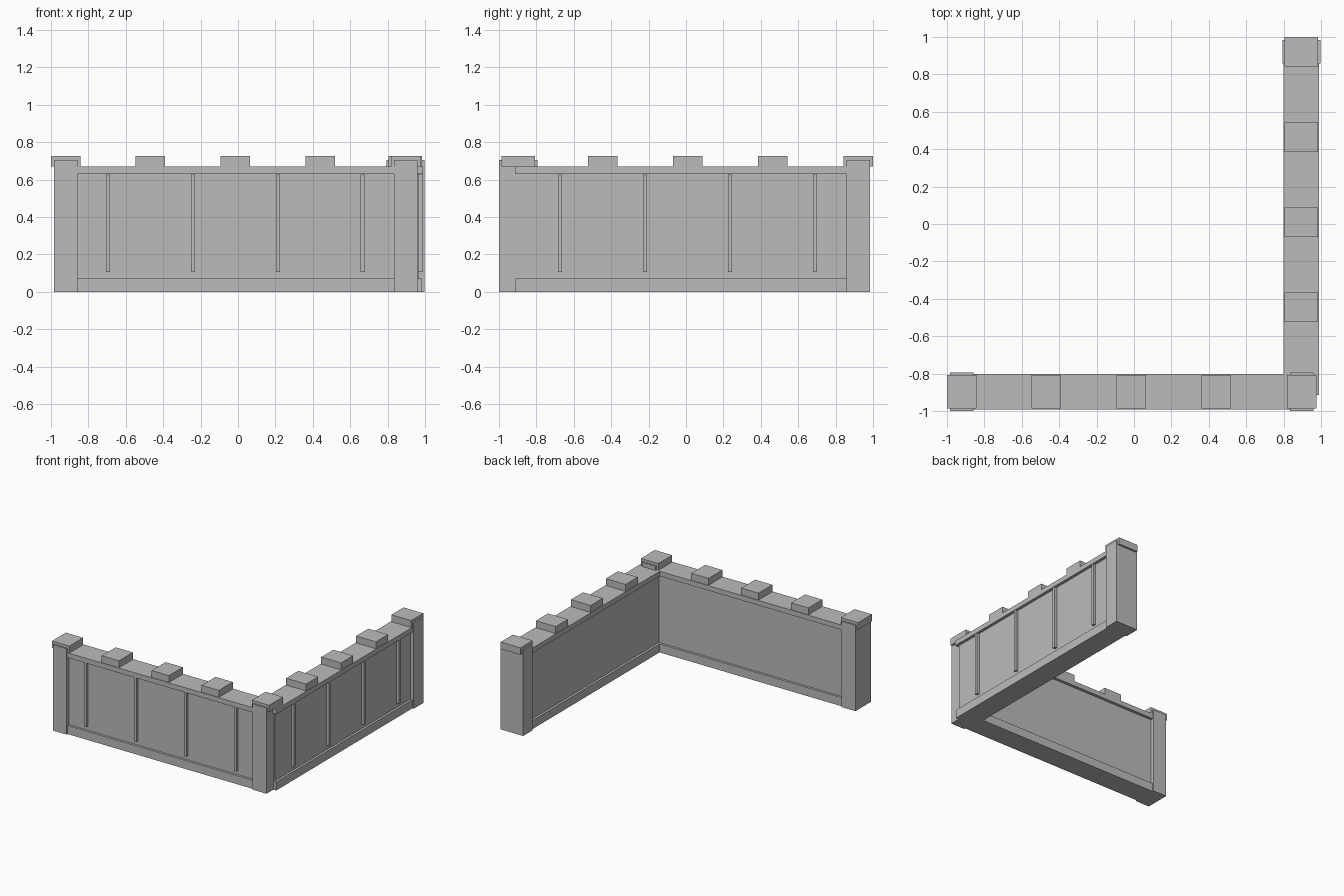
import bpy
from mathutils import Matrix, Vector

if "Cube" in bpy.data.objects:
    bpy.data.objects.remove(bpy.data.objects["Cube"], do_unlink=True)

stone = bpy.data.materials.new("grey_stone")
stone.use_nodes = True
stone.diffuse_color = (0.5, 0.5, 0.5, 1)
stone.node_tree.nodes["Principled BSDF"].inputs["Base Color"].default_value = (0.5, 0.5, 0.5, 1)


def block(name, frame, along, depth, height):
    """Box given by its ranges along, across and up, in a wall's frame."""
    spans = (along, depth, height)
    bpy.ops.mesh.primitive_cube_add(size=1)
    ob = bpy.context.object
    ob.name = name
    centre = Vector([(a + b) / 2 for a, b in spans])
    size = Vector([b - a for a, b in spans])
    ob.data.transform(frame @ Matrix.Translation(centre) @ Matrix.Diagonal((*size, 1)))
    ob.data.materials.append(stone)


def around(centre, width):
    return (centre - width / 2, centre + width / 2)


def wall(label, frame, start, end, posts, first_strip, first_merlon):
    """Wall running along its frame's x axis; outer side is negative y."""
    def part(name, *spans):
        block(f"{label}_{name}", frame, *spans)

    # Recessed panel between base and top rail
    part("panel", (start + 0.015, end - 0.015), around(0, 0.142), (0.07, 0.63))
    part("base", (start + 0.004, end - 0.004), around(0, 0.18), (0, 0.07))
    part("top_rail", (start, end), around(0, 0.19), (0.63, 0.67))

    # Posts with overhanging caps
    for i, x in enumerate(posts):
        part(f"post_{i + 1}", around(x, 0.125), around(0, 0.204), (0, 0.705))
        part(f"post_cap_{i + 1}", around(x, 0.158), around(0, 0.18), (0.67, 0.727))

    # Thin outer strips and battlement blocks
    for i in range(4):
        part(f"strip_{i + 1}", around(first_strip + i * 0.454, 0.022), (-0.093, -0.06), (0.105, 0.628))
    for i in range(3):
        part(f"merlon_{i + 1}", around(first_merlon + i * 0.454, 0.157), around(0, 0.18), (0.67, 0.727))


front = Matrix.Translation((0, -0.897, 0))
side = Matrix.Translation((0.895, 0, 0)) @ Matrix.Rotation(1.5707963, 4, "Z")
wall("front_wall", front, -0.93, 0.91, (-0.921, 0.896), -0.695, -0.469)
wall("side_wall", side, -0.915, 0.93, (0.92,), -0.673, -0.445)
